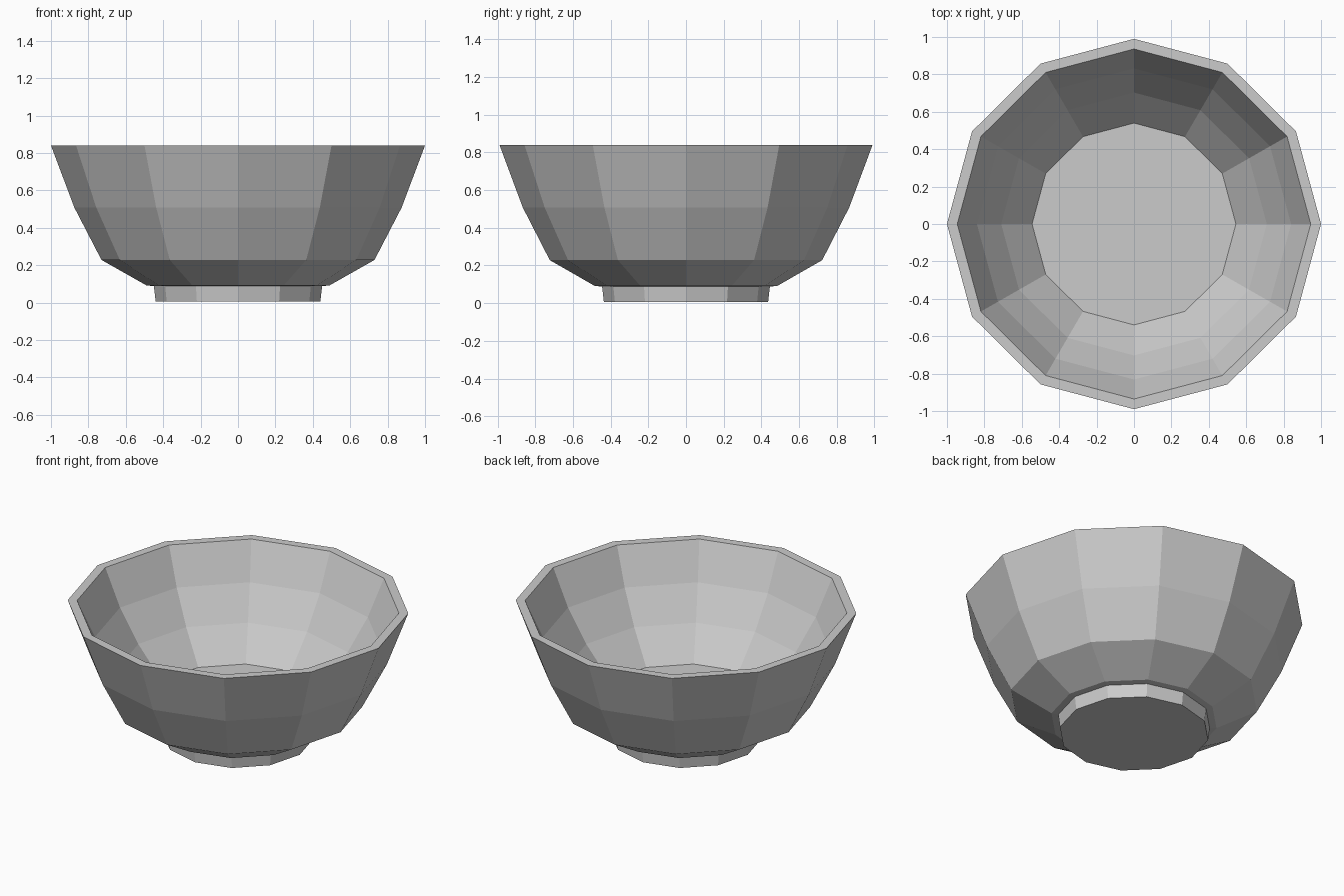
import bpy
import bmesh
from math import cos, sin, tau

default = bpy.data.objects.get("Cube")
if default:
    bpy.data.objects.remove(default, do_unlink=True)

SIDES = 12

# One plain grey for the whole piece
grey = bpy.data.materials.new("stone_grey")
grey.use_nodes = True
colour = (0.6, 0.6, 0.6, 1.0)
grey.diffuse_color = colour
grey.node_tree.nodes["Principled BSDF"].inputs["Base Color"].default_value = colour


def lathe(name, profile):
    """Turn a (radius, height) profile into a faceted solid, capping both ends."""
    bm = bmesh.new()
    rings = []
    for r, z in profile:
        rings.append([bm.verts.new((r * cos(tau * i / SIDES),
                                    0.99 * r * sin(tau * i / SIDES), z))
                      for i in range(SIDES)])
    for low, high in zip(rings, rings[1:]):
        for i in range(SIDES):
            j = (i + 1) % SIDES
            bm.faces.new((low[i], low[j], high[j], high[i]))
    bm.faces.new(rings[0][::-1])
    bm.faces.new(rings[-1])
    bmesh.ops.recalc_face_normals(bm, faces=bm.faces)
    mesh = bpy.data.meshes.new(name)
    bm.to_mesh(mesh)
    bm.free()
    mesh.materials.append(grey)
    obj = bpy.data.objects.new(name, mesh)
    bpy.context.collection.objects.link(obj)
    return obj


# Bowl: outer wall up to the rim, then the inner wall down to the floor
lathe("bowl", [(0.43, 0.085), (0.49, 0.092), (0.73, 0.228), (0.875, 0.508),
               (1.0, 0.84), (0.945, 0.84), (0.84, 0.61), (0.71, 0.41),
               (0.545, 0.22)])

# Foot ring under the bowl
lathe("foot", [(0.44, 0.005), (0.45, 0.09)])
